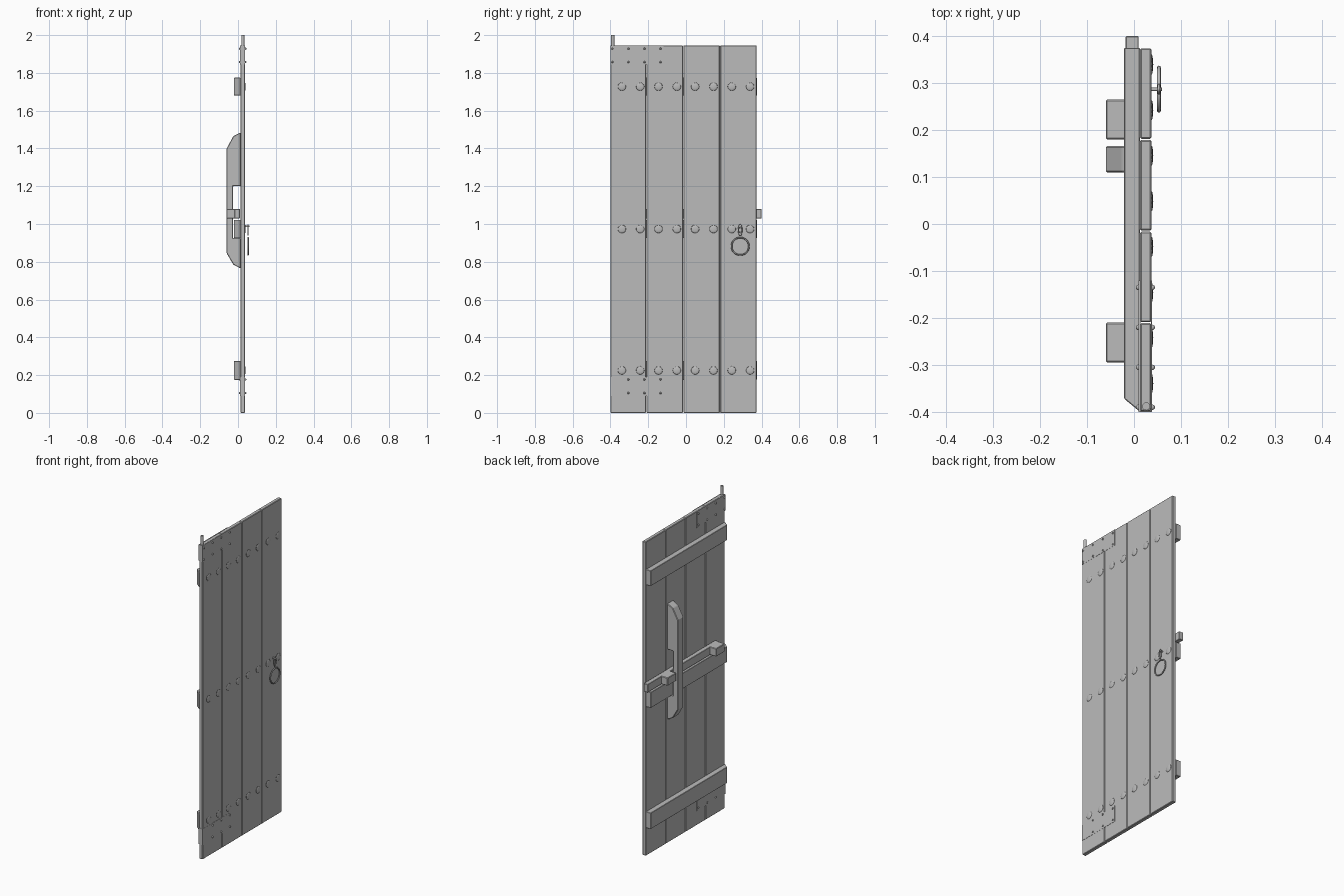
import bpy, bmesh, math
from mathutils import Matrix

cube = bpy.data.objects.get("Cube")
if cube:
    bpy.data.objects.remove(cube, do_unlink=True)

grey = bpy.data.materials.new("plain_grey")
grey.use_nodes = True
colour = (0.5, 0.5, 0.5, 1)
grey.diffuse_color = colour
grey.node_tree.nodes["Principled BSDF"].inputs["Base Color"].default_value = colour


def finish(name, bm, bevel=0, smooth=False):
    bmesh.ops.recalc_face_normals(bm, faces=bm.faces)
    mesh = bpy.data.meshes.new(name)
    bm.to_mesh(mesh)
    bm.free()
    mesh.materials.append(grey)
    obj = bpy.data.objects.new(name, mesh)
    bpy.context.collection.objects.link(obj)
    if bevel:
        mod = obj.modifiers.new("bevel", "BEVEL")
        mod.width = bevel
        mod.segments = 1
    for poly in mesh.polygons:
        poly.use_smooth = smooth
    return obj


def box(name, x, y, z, bevel=0):
    bm = bmesh.new()
    bmesh.ops.create_cube(bm, size=1)
    for v in bm.verts:
        for i, (a, b) in enumerate((x, y, z)):
            v.co[i] = a if v.co[i] < 0 else b
    return finish(name, bm, bevel)


def extrude(name, points, offset, bevel=0):
    bm = bmesh.new()
    face = bm.faces.new([bm.verts.new(p) for p in points])
    result = bmesh.ops.extrude_face_region(bm, geom=[face])
    verts = [g for g in result["geom"] if isinstance(g, bmesh.types.BMVert)]
    bmesh.ops.translate(bm, vec=offset, verts=verts)
    return finish(name, bm, bevel)


def dome(name, x, y, z, radius, height, side=1, segments=12):
    # Shallow nail head facing along x
    bm = bmesh.new()
    bmesh.ops.create_uvsphere(bm, u_segments=segments, v_segments=6, radius=1)
    bmesh.ops.bisect_plane(bm, geom=bm.verts[:] + bm.edges[:] + bm.faces[:],
                           plane_co=(0, 0, 0), plane_no=(0, 0, 1), clear_inner=True)
    bm.transform(Matrix.Translation((x, y, z))
                 @ Matrix.Rotation(side * math.pi / 2, 4, "Y")
                 @ Matrix.Diagonal((radius, radius, height, 1)))
    return finish(name, bm, smooth=True)


def ring(name, centre, major, minor, stretch=1, turn=0):
    # Ring lying in the door's plane, built as a swept circle
    bm = bmesh.new()
    n, m = 32, 8
    loops = []
    for i in range(n):
        a = math.tau * i / n
        loop = []
        for j in range(m):
            b = math.tau * j / m
            r = major + minor * math.cos(b)
            loop.append(bm.verts.new((minor * math.sin(b), r * math.cos(a),
                                      r * math.sin(a) * stretch)))
        loops.append(loop)
    for i in range(n):
        p, q = loops[i], loops[(i + 1) % n]
        for j in range(m):
            k = (j + 1) % m
            bm.faces.new((p[j], p[k], q[k], q[j]))
    bm.transform(Matrix.Translation(centre) @ Matrix.Rotation(turn, 4, "Z"))
    return finish(name, bm, smooth=True)


BACK, FACE, TOP = 0.013, 0.037, 1.945

# Planks with chamfered joints
edges = (-0.4, -0.21, -0.015, 0.18, 0.375)
for i in range(4):
    box(f"plank_{i + 1}", (BACK, FACE), (edges[i] + 0.001, edges[i + 1] - 0.001),
        (0, TOP), 0.003)

# Cross battens, each tapered at the hinge end, with nail heads opposite
for label, low, high in (("lower", 0.175, 0.275), ("middle", 0.925, 1.022),
                         ("upper", 1.68, 1.775)):
    extrude(f"{label}_batten",
            [(BACK, -0.4, low), (-0.021, -0.372, low),
             (-0.021, 0.375, low), (BACK, 0.375, low)],
            (0, 0, high - low), 0.002)
    for i in range(8):
        dome(f"{label}_nail_{i + 1}", FACE, (i - 3.5) * 0.097,
             (low + high) / 2, 0.022, 0.004)

# Hinge straps on both faces, with rivets
for label, low, high, rows, first in (("lower", 0.09, 0.19, (0.105, 0.177), 1),
                                      ("upper", 1.845, TOP, (1.857, 1.928), 0)):
    box(f"{label}_strap_front", (FACE - 0.001, FACE + 0.001), (-0.4, -0.12), (low, high))
    box(f"{label}_strap_back", (BACK - 0.003, BACK + 0.001), (-0.4, -0.12), (low, high))
    box(f"{label}_strap_edge", (BACK - 0.003, FACE + 0.001), (-0.4, -0.398), (low, high))
    for z in rows:
        for i in range(first, 4):
            y = -0.39 + i * 0.085
            dome(f"{label}_rivet_front", FACE, y, z, 0.006, 0.008, 1, 8)
            dome(f"{label}_rivet_back", BACK - 0.003, y, z, 0.006, 0.006, -1, 8)

# Hinge pin
bm = bmesh.new()
bmesh.ops.create_cone(bm, cap_ends=True, segments=12, radius1=0.0085,
                      radius2=0.0085, depth=0.1)
bm.transform(Matrix.Translation((0.026, -0.388, 1.95)))
finish("hinge_pin", bm)

# Sliding latch bar and its pegs
box("latch_bar", (-0.018, 0.01), (-0.3, 0.4), (1.03, 1.08), 0.002)
box("peg_latch_side", (-0.06, 0.005), (0.18, 0.265), (1.03, 1.08), 0.003)
box("peg_hinge_side", (-0.06, 0.005), (-0.295, -0.21), (1.03, 1.08), 0.003)

# Upright guide, notched so that the bar can lift
y = 0.11
profile = ((BACK, 1.485), (-0.025, 1.465), (-0.06, 1.4), (-0.06, 0.845),
           (-0.025, 0.785), (BACK, 0.765), (BACK, 0.925), (-0.026, 0.925),
           (-0.026, 1.2), (BACK, 1.2))
extrude("latch_guide", [(x, y, z) for x, z in profile], (0, 0.056, 0), 0.003)

# Pull ring, its eye and the staple
ring("pull_ring", (0.053, 0.287, 0.882), 0.046, 0.004)
ring("ring_eye", (0.053, 0.287, 0.968), 0.009, 0.003, 2.6)
box("ring_staple", (FACE - 0.002, 0.06), (0.283, 0.291), (0.984, 0.992), 0.001)
